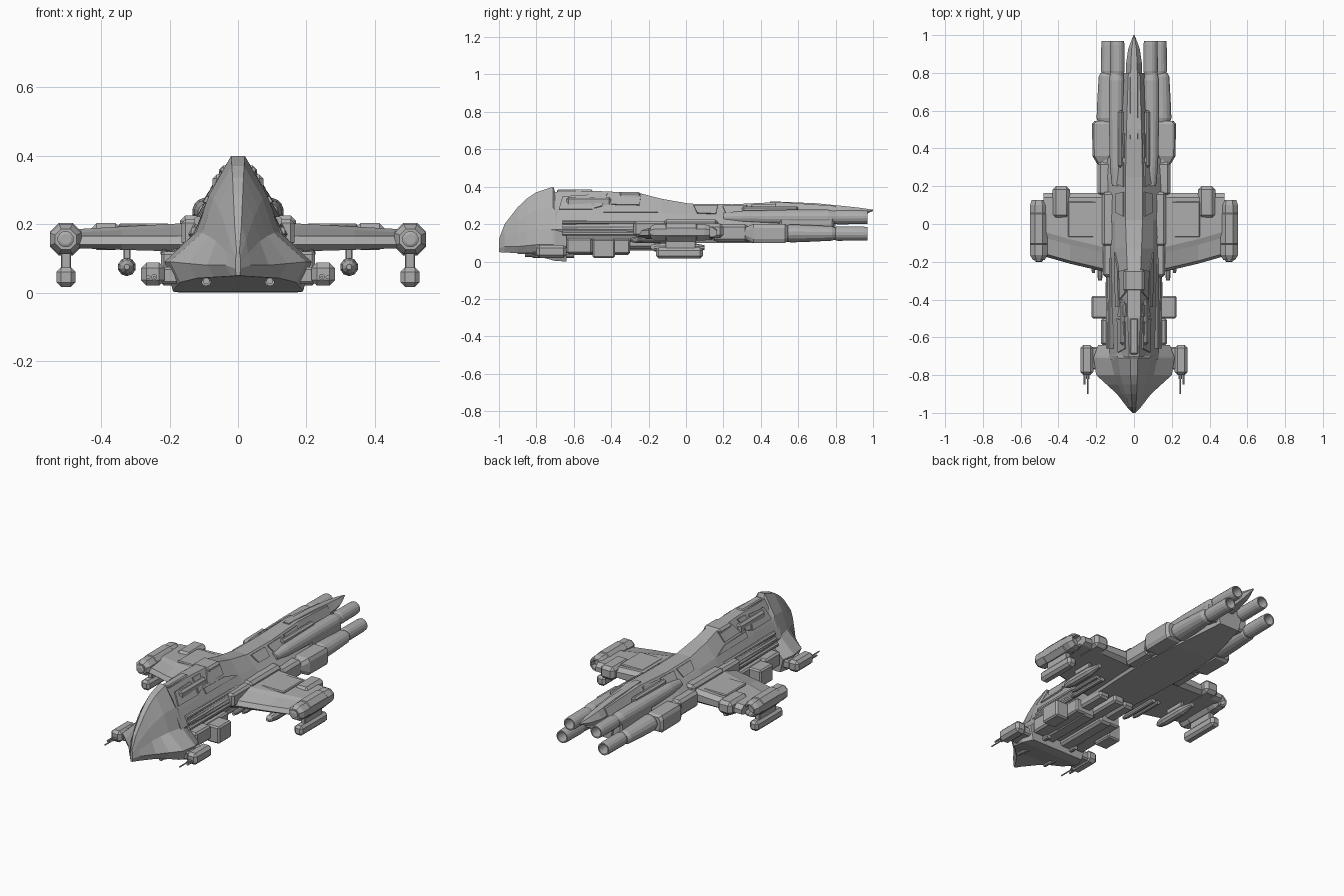
import bpy, bmesh
from math import cos, sin, pi, radians
from mathutils import Vector

if "Cube" in bpy.data.objects:
    bpy.data.objects.remove(bpy.data.objects["Cube"])

grey = bpy.data.materials.new("hull_grey")
grey.use_nodes = True
grey.diffuse_color = (.42, .42, .42, 1)
grey.node_tree.nodes["Principled BSDF"].inputs["Base Color"].default_value = (.42, .42, .42, 1)
parts = []


def skin(name, rings, mirror=True, chamfer=0):
    """Skin closed rings of points, cap both ends, optionally chamfer and mirror."""
    bm = bmesh.new()
    loops = [[bm.verts.new(p) for p in ring] for ring in rings]
    count = len(loops[0])
    for a, b in zip(loops, loops[1:]):
        for i in range(count):
            j = (i + 1) % count
            bm.faces.new((a[i], a[j], b[j], b[i]))
    bm.faces.new(loops[0])
    bm.faces.new(loops[-1])
    bmesh.ops.recalc_face_normals(bm, faces=bm.faces[:])
    if chamfer:
        bmesh.ops.bevel(bm, geom=bm.edges[:], offset=chamfer, segments=1,
                        affect='EDGES', clamp_overlap=True)
    mesh = bpy.data.meshes.new(name)
    bm.to_mesh(mesh)
    bm.free()
    mesh.materials.append(grey)
    obj = bpy.data.objects.new(name, mesh)
    bpy.context.collection.objects.link(obj)
    if mirror:
        obj.modifiers.new("Mirror", 'MIRROR')
    parts.append(obj)
    return obj


def box(name, xs, ys, zs, chamfer=.008, mirror=True):
    (x, X), (z, Z) = xs, zs
    return skin(name, [[(x, y, z), (X, y, z), (X, y, Z), (x, y, Z)] for y in ys],
                mirror, chamfer)


def tube(name, x, z, stations, sides=16, stretch=1):
    """Turned part along y; stations are (y, radius)."""
    angles = [2 * pi * (i + .5) / sides for i in range(sides)]
    return skin(name, [[(x + r * cos(a), y, z + r * stretch * sin(a)) for a in angles]
                       for y, r in stations])


def both_sides(y, half):
    """Full cross-section from its left half, listed top to bottom."""
    return [(x, y, z) for x, z in half] + [(-x, y, z) for x, z in reversed(half)]


# Main hull: y, then top, shoulder and belly as (half width, height)
hull = [
    (-.72, (.025, .372), (.09, .26), (.13, .1)),
    (-.5, (.033, .378), (.095, .26), (.14, .1)),
    (-.25, (.035, .366), (.1, .26), (.145, .1)),
    (-.13, (.04, .335), (.1, .26), (.15, .1)),
    (.02, (.045, .309), (.1, .25), (.16, .1)),
    (.25, (.045, .306), (.1, .24), (.17, .1)),
    (.5, (.04, .318), (.08, .24), (.15, .1)),
    (.8, (.03, .297), (.06, .23), (.08, .125)),
]
skin("main_hull", [both_sides(y, [top, mid, (low[0], low[1] + .07), (low[0] * .8, low[1])])
                   for y, top, mid, low in hull], mirror=False)


def on_hull(y, t, lift):
    """Point on the hull's upper side, t running from ridge to shoulder."""
    for a, b in zip(hull, hull[1:]):
        if a[0] <= y <= b[0]:
            f = (y - a[0]) / (b[0] - a[0])
            top = Vector(a[1]).lerp(Vector(b[1]), f)
            mid = Vector(a[2]).lerp(Vector(b[2]), f)
            p = top.lerp(mid, t)
            return (p.x + lift, y, p.y + lift * .6)


def plate(name, corners, lift=.006):
    skin(name, [[on_hull(y, t, h) for y, t in corners] for h in (-.003, lift)])


# Canopy windows and raised hull panels
plate("side_window", [(-.36, .1), (-.24, .08), (-.25, .62), (-.4, .62)])
plate("cheek_panel", [(-.66, .25), (-.52, .2), (-.5, .85), (-.68, .85)])
plate("window_frame", [(-.49, .12), (-.42, .1), (-.45, .7), (-.49, .8)])
plate("shoulder_panel", [(-.44, .72), (-.24, .72), (-.15, .98), (-.44, .98)])
for i in range(3):
    y = .04 + i * .155
    plate("spine_panel", [(y, .15), (y + .13, .15), (y + .12, .85), (y + .02, .85)])
box("roof_hatch", (-.055, .055), (-.36, -.24), (.3, .372), .012, False)
box("fore_roof_rail", (.04, .075), (-.64, -.4), (.28, .345), .012)
box("roof_ridge", (-.022, .022), (-.69, -.5), (.35, .384), .006, False)

# Tail spine tapering to a point between the engines
skin("tail_spine", [both_sides(y, [(w * .4, top), (w, (top + low) / 2), (w * .5, low)])
                    for y, w, top, low in [(.45, .045, .322, .19), (.7, .046, .311, .2),
                                           (.85, .042, .296, .22), (.93, .03, .287, .24),
                                           (1, .003, .277, .27)]], mirror=False)

# Shield-shaped prow with a crest and flared skirts
prow = [
    (-1, [(.004, .12), (.007, .1), (.008, .085), (.008, .07), (.005, .05)]),
    (-.97, [(.01, .2), (.024, .155), (.03, .115), (.036, .08), (.02, .048)]),
    (-.9, [(.014, .29), (.046, .22), (.064, .15), (.09, .08), (.07, .045)]),
    (-.85, [(.016, .337), (.06, .25), (.085, .165), (.145, .085), (.12, .042)]),
    (-.8, [(.018, .37), (.072, .275), (.105, .175), (.2, .09), (.17, .03)]),
    (-.71, [(.02, .4), (.085, .285), (.125, .175), (.215, .09), (.19, .006)]),
    (-.7, [(.02, .372), (.088, .275), (.13, .17), (.212, .088), (.19, .003)]),
    (-.64, [(.03, .35), (.085, .25), (.13, .14), (.19, .08), (.17, 0)]),
]
skin("prow_shield", [both_sides(y, half) for y, half in prow], mirror=False)

# Prow gun pods with barrels
box("prow_gun_pod", (.215, .283), (-.8, -.64), (.02, .088), .016)
box("prow_pod_mount", (.17, .23), (-.77, -.65), (.025, .075))
tube("prow_gun_barrel", .245, .045, [(-.9, .004), (-.82, .004), (-.82, .009), (-.78, .009)], 8)
tube("prow_gun_stub", .262, .045, [(-.85, .006), (-.78, .006)], 8)
tube("chin_gun", .093, .034, [(-.86, .01), (-.82, .01), (-.82, .015), (-.6, .015)], 10)

# Fore belly: keel blocks, side boxes and conduits
box("keel_block", (.02, .1), (-.66, -.3), (.035, .12), .012)
box("belly_spine", (-.035, .035), (-.7, -.12), (.06, .12), .01, False)
box("belly_step", (.05, .12), (-.32, -.14), (.07, .12), .012)
box("fore_side_block", (.09, .175), (-.64, -.5), (.04, .125), .01)
box("cargo_box", (.14, .225), (-.5, -.38), (.02, .12), .008)
box("cargo_mount", (.08, .15), (-.54, -.3), (.04, .12))
for height in (.15, .18, .21):
    tube("side_conduit", .135 - (height - .15) * .3, height,
         [(-.66, .013), (-.18, .013)], 8)
box("flank_intake", (.1, .165), (-.28, -.04), (.135, .215), .012)

# Wings, swept along the leading edge
skin("wing", [[(x, lead, .14), (x, lead + .015, .165), (x, lead + .1, top - .01),
               (x, lead + .13, top), (x, .14, top), (x, .165, top - .02),
               (x, .165, .14), (x, .14, low), (x, lead + .02, low)]
              for x, lead, top, low in [(.08, -.275, .212, .11), (.17, -.25, .202, .12),
                                        (.34, -.21, .193, .125), (.48, -.17, .185, .13)]])
box("wing_root_fairing", (.1, .17), (-.12, .17), (.12, .225), .015)
box("wing_top_panel", (.2, .35), (-.07, .12), (.17, .202), .005)
box("wing_nacelle", (.34, .432), (.03, .2), (.125, .203), .018)
tube("wing_root_gun", .18, .115, [(-.3, .01), (-.27, .015), (-.05, .015)], 10)
tube("wing_inner_gun", .215, .115, [(-.26, .008), (-.23, .012), (-.05, .012)], 10)

# Underwing missile on a pylon
tube("missile", .325, .075, [(-.19, .008), (-.17, .02), (-.12, .027), (.02, .027), (.1, .012)], 10)
box("missile_pylon", (.315, .335), (-.1, .02), (.09, .14), .003)

# Wingtip pods, each with a slung lower pod
tube("wingtip_pod", .504, .156, [(-.19, .034), (-.165, .05), (-.165, .05), (.1, .05),
                                 (.128, .04), (.128, .03), (.1, .025)], 8, .95)
box("wingtip_pod_shell", (.458, .55), (-.13, .08), (.108, .204), .026)
tube("wingtip_lens", .504, .156, [(-.2, .016), (-.196, .024), (-.18, .024)], 12)
box("slung_pod", (.475, .531), (-.16, .09), (.016, .074), .014)
box("slung_pod_strut", (.488, .518), (-.11, .05), (.065, .12), .003)

# Engine trunks and four hollow nozzles
tube("lower_trunk", .142, .15, [(.15, .045), (.18, .05), (.54, .05), (.56, .057), (.64, .054),
                                (.78, .046), (.8, .036)], 16, .86)
tube("upper_trunk", .092, .236, [(.2, .025), (.3, .036), (.56, .042), (.76, .042), (.8, .034)])
for label, x, z in (("lower_nozzle", .136, .149), ("upper_nozzle", .088, .237)):
    tube(label, x, z, [(.79, .034), (.81, .039), (.95, .038), (.97, .036),
                       (.97, .029), (.87, .026)])
skin("engine_side_pod", [[(.13, y, low), (out, y, low), (out + .01, y, low + .02),
                          (out + .01, y, top - .02), (out, y, top), (.13, y, top)]
                         for y, out, low, top in [(.31, .18, .125, .18), (.36, .21, .1, .2),
                                                  (.53, .212, .1, .2), (.545, .2, .11, .19)]])
box("trunk_fairing", (.1, .192), (.15, .33), (.105, .2), .015)
box("trunk_bridge", (.03, .13), (.5, .79), (.14, .24), .01)
box("engine_top_rail", (.055, .085), (.3, .6), (.24, .295), .01)

# Smooth shading with crisp edges
for obj in bpy.context.view_layer.objects:
    obj.select_set(obj in parts)
bpy.context.view_layer.objects.active = parts[0]
bpy.ops.object.shade_smooth_by_angle(angle=radians(32))
